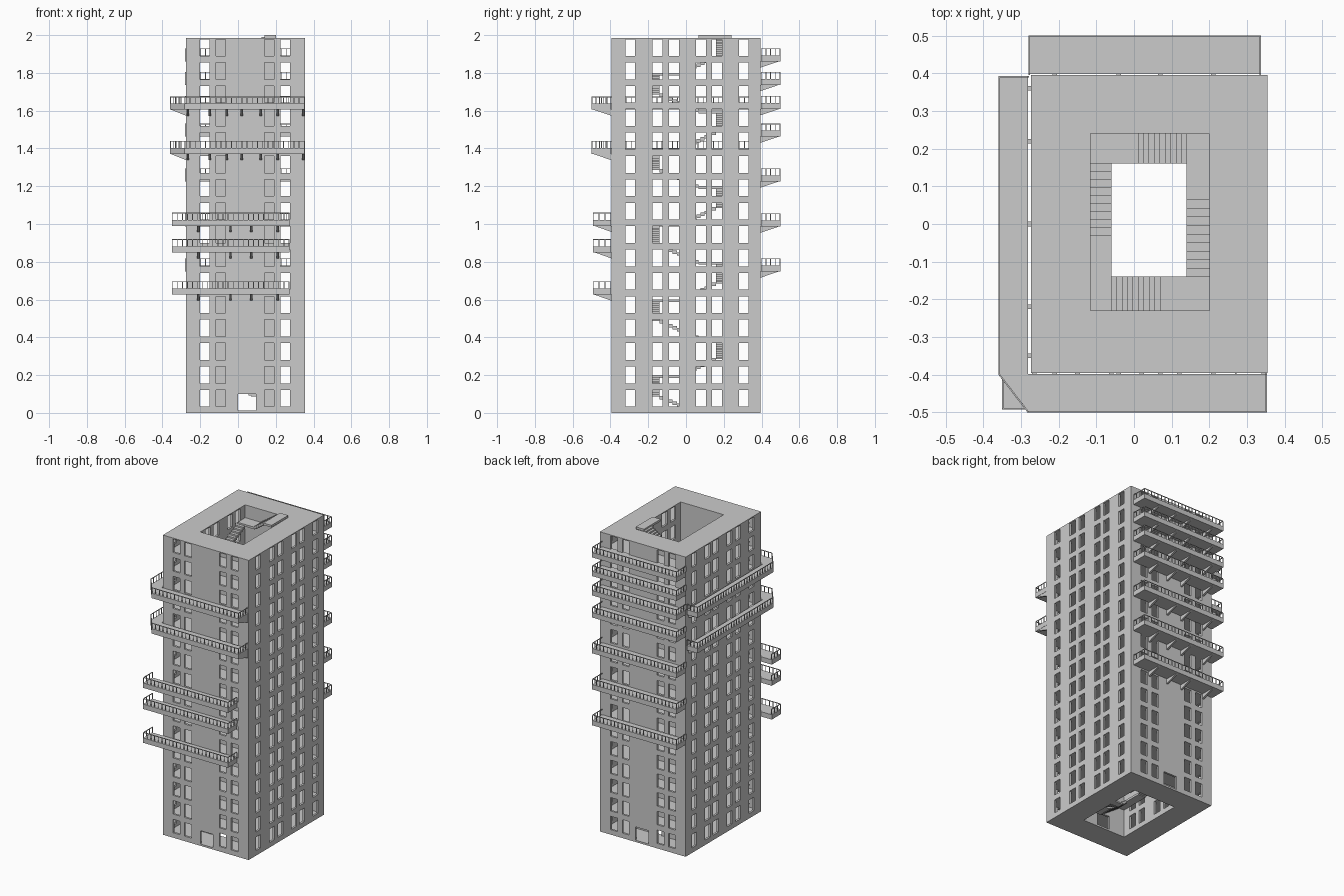
import bpy, bmesh, math
from mathutils import Vector

if "Cube" in bpy.data.objects:
    bpy.data.objects.remove(bpy.data.objects["Cube"])

X0, X1, Y0, Y1 = -0.274, 0.355, -0.395, 0.395      # tower footprint
SX0, SX1, SY0, SY1 = -0.115, 0.20, -0.23, 0.24     # stair shaft
TOP, STOREY, N = 1.985, 0.1238, 16
T = 0.014
XWIN = [(-0.20, -0.15), (-0.117, -0.065), (0.14, 0.19), (0.225, 0.275)]
YWIN = [(-0.32, -0.27), (-0.178, -0.125), (-0.09, -0.037),
        (0.052, 0.107), (0.137, 0.19), (0.28, 0.33)]
DOOR = (0.0, 0.095, 0.01, 0.10)


def finish(name, bm):
    bmesh.ops.recalc_face_normals(bm, faces=bm.faces)
    me = bpy.data.meshes.new(name)
    bm.to_mesh(me)
    bm.free()
    ob = bpy.data.objects.new(name, me)
    bpy.context.collection.objects.link(ob)
    return ob


def prism(bm, pts, offset):
    """Closed solid from a planar outline swept by an offset."""
    off = Vector(offset)
    a = [bm.verts.new(p) for p in pts]
    b = [bm.verts.new(Vector(p) + off) for p in pts]
    bm.faces.new(a)
    bm.faces.new(b[::-1])
    for i in range(len(a)):
        j = (i + 1) % len(a)
        bm.faces.new((a[i], b[i], b[j], a[j]))


def box(bm, x0, x1, y0, y1, z0, z1):
    prism(bm, [(x0, y0, z0), (x1, y0, z0), (x1, y1, z0), (x0, y1, z0)], (0, 0, z1 - z0))


def wall(name, axis, pos, u0, u1, columns, door=None):
    """Wall panel with window openings on every storey."""
    holes = [(a, b, 0.033 + k * STOREY, 0.122 + k * STOREY)
             for k in range(N) for a, b in columns]
    if door:
        holes.append(door)
    us = sorted({u0, u1, *[v for h in holes for v in h[:2]]})
    zs = sorted({0.0, TOP, *[v for h in holes for v in h[2:]]})
    bm = bmesh.new()
    grid = {}

    def vert(u, z):
        if (u, z) not in grid:
            grid[u, z] = bm.verts.new((u, pos, z) if axis == 'x' else (pos, u, z))
        return grid[u, z]
    for a, b in zip(us, us[1:]):
        for c, d in zip(zs, zs[1:]):
            um, zm = (a + b) / 2, (c + d) / 2
            if not any(h[0] < um < h[1] and h[2] < zm < h[3] for h in holes):
                bm.faces.new([vert(a, c), vert(b, c), vert(b, d), vert(a, d)])
    ob = finish(name, bm)
    m = ob.modifiers.new("thickness", 'SOLIDIFY')
    m.thickness, m.offset = T, 0


# Outer walls
wall("front_wall", 'x', Y0 + T / 2, X0, X1, XWIN, DOOR)
wall("back_wall", 'x', Y1 - T / 2, X0, X1, XWIN, DOOR)
wall("left_wall", 'y', X0 + T / 2, Y0, Y1, YWIN)
wall("right_wall", 'y', X1 - T / 2, Y0, Y1, YWIN)
# Stair shaft walls
wall("shaft_front_wall", 'x', SY0 - T / 2, SX0 - T, SX1 + T, [], DOOR)
wall("shaft_back_wall", 'x', SY1 + T / 2, SX0 - T, SX1 + T, [], DOOR)
wall("shaft_left_wall", 'y', SX0 - T / 2, SY0, SY1, YWIN[1:5])
wall("shaft_right_wall", 'y', SX1 + T / 2, SY0, SY1, YWIN[1:5])

# Floors and roof, each a ring around the shaft
for k in range(N + 1):
    z0, z1 = (TOP - 0.007, TOP) if k == N else (k * STOREY, k * STOREY + 0.012)
    bm = bmesh.new()
    box(bm, X0, X1, Y0, SY0, z0, z1)
    box(bm, X0, X1, SY1, Y1, z0, z1)
    box(bm, X0, SX0, SY0, SY1, z0, z1)
    box(bm, SX1, X1, SY0, SY1, z0, z1)
    finish("roof" if k == N else f"floor_{k}", bm)

# Square spiral stair: five turns of four flights and landings
bm = bmesh.new()
STEPS, RISE, TH = 9, 0.1, 0.014
IX0, IX1, IY0, IY1 = -0.06, 0.14, -0.14, 0.16
flights = [  # axis, start, end, cross range, landing rectangle at the end
    ('y', 0.065, IY0, (IX1, SX1), (0.07, SX1, SY0, IY0)),
    ('x', 0.07, IX0, (SY0, IY0), (SX0, IX0, SY0, -0.03)),
    ('y', -0.03, IY1, (SX0, IX0), (SX0, 0.01, IY1, SY1)),
    ('x', 0.01, IX1, (IY1, SY1), (IX1, SX1, 0.065, SY1)),
]
z = 0.0
for turn in range(5):
    for axis, s, e, (c0, c1), land in flights:
        for i in range(STEPS):
            a, b = sorted((s + (e - s) * i / STEPS, s + (e - s) * (i + 1) / STEPS))
            zt = z + RISE * (i + 1) / (STEPS + 1)
            r = (c0, c1, a, b) if axis == 'y' else (a, b, c0, c1)
            box(bm, *r, max(0, zt - 0.018), zt)
        z += RISE
        box(bm, *land, z - TH, z)
finish("spiral_stairs", bm)


def balcony(name, outline, rail_path, brackets, z):
    """Slab with its top at z, railing along rail_path, wedge brackets below."""
    bm = bmesh.new()
    prism(bm, [(x, y, z - 0.032) for x, y in outline], (0, 0, 0.032))
    finish(name + "_slab", bm)
    bm = bmesh.new()
    w, h = 0.004, 0.038
    for p, q in zip(rail_path, rail_path[1:]):
        p, q = Vector((*p, 0)), Vector((*q, 0))
        d = q - p
        side = Vector((-d.y, d.x, 0)).normalized() * w / 2
        up = Vector((0, 0, z + h - w))
        prism(bm, [p + side + up, q + side + up, q - side + up, p - side + up], (0, 0, w))
        n = max(1, round(d.length / 0.027))
        for i in range(n + 1):
            c = p + d * i / n
            box(bm, c.x - w / 2, c.x + w / 2, c.y - w / 2, c.y + w / 2, z, z + h - w)
    finish(name + "_railing", bm)
    bm = bmesh.new()
    for x, y, dx, dy in brackets:       # wall point and outward reach
        t = Vector((-dy, dx, 0)).normalized() * 0.012
        b = Vector((x, y, z - 0.032)) - t / 2
        prism(bm, [b, b + Vector((dx, dy, 0)), b + Vector((0, 0, -0.032))], t)
    finish(name + "_brackets", bm)


# Back balconies
for i, z in enumerate((1.892, 1.768, 1.64, 1.494, 1.257, 1.018, 0.78)):
    a, b, y0, y1 = -0.28, 0.337, 0.398, 0.5
    balcony(f"back_balcony_{i}", [(a, y0), (b, y0), (b, y1), (a, y1)],
            [(a + .002, y0), (a + .002, y1 - .002), (b - .002, y1 - .002), (b - .002, y0)],
            [(x, Y1, 0, 0.095) for x in (-0.21, -0.04, 0.07, 0.21)], z)

# Lower front balconies
for i, z in enumerate((1.022, 0.882, 0.658)):
    a, b, y0, y1 = -0.35, 0.272, -0.398, -0.493
    balcony(f"front_balcony_{i}", [(a, y0), (b, y0), (b, y1), (a, y1)],
            [(a + .002, y0), (a + .002, y1 + .002), (b - .002, y1 + .002), (b - .002, y0)],
            [(x, Y0, 0, -0.09) for x in (-0.21, -0.04, 0.07, 0.21)], z)

# Upper corner balconies wrapping the front and left sides
for i, z in enumerate((1.637, 1.402)):
    outline = [(0.353, -0.398), (0.353, -0.5), (-0.283, -0.5), (-0.36, -0.4),
               (-0.36, 0.393), (-0.281, 0.393), (-0.281, -0.398)]
    rail = [(0.351, -0.398), (0.351, -0.498), (-0.282, -0.498), (-0.358, -0.399),
            (-0.358, 0.391), (-0.281, 0.391)]
    balcony(f"corner_balcony_{i}", outline, rail,
            [(x, Y0, 0, -0.095) for x in (-0.265, -0.15, -0.06, 0.02, 0.12, 0.21, 0.345)]
            + [(X0, y, -0.08, 0) for y in (-0.35, -0.22, 0.0, 0.22, 0.36)], z)
